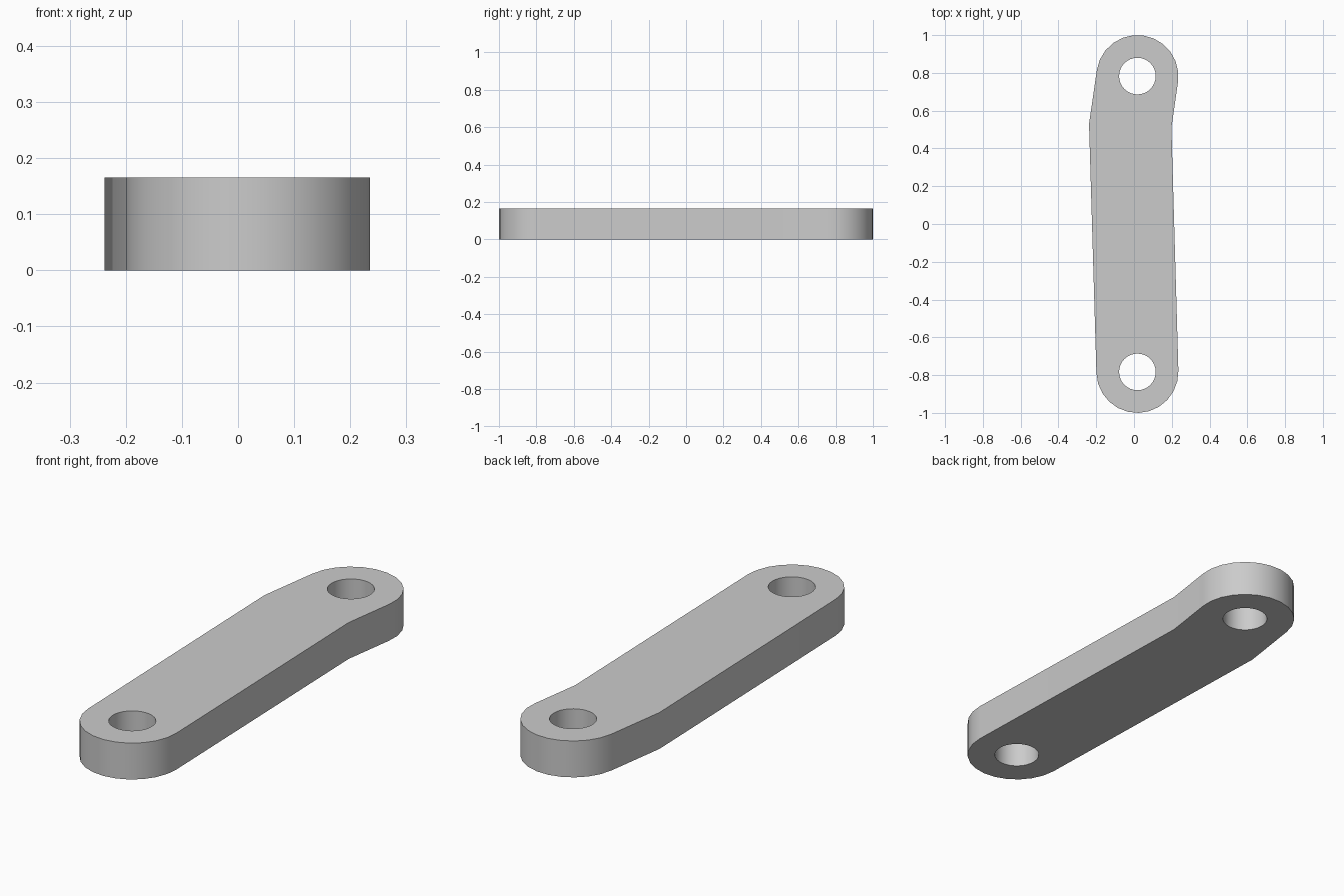
import bpy, bmesh
from math import radians, cos, sin

old = bpy.data.objects.get("Cube")
if old:
    bpy.data.objects.remove(old, do_unlink=True)

THICK = 0.165
PIN_X, PIN_Y = 0.018, 0.783
END_R, HOLE_R = 0.217, 0.097


def arc(cy, r, start, end, steps):
    """Points along an arc around a pin centre, angles in degrees."""
    angles = [radians(start + (end - start) * i / steps) for i in range(steps + 1)]
    return [(PIN_X + r * cos(a), cy + r * sin(a)) for a in angles]


def add_loop(bm, points):
    verts = [bm.verts.new((x, y, 0)) for x, y in points]
    return [bm.edges.new((v, verts[(i + 1) % len(verts)])) for i, v in enumerate(verts)]


# Outline: rounded ends joined by a slightly tilted bar with a kink near the back
outline = (arc(-PIN_Y, END_R, 181.7, 361.7, 12) + [(0.198, 0.51)]
           + arc(PIN_Y, END_R, -8.5, 171.5, 12) + [(-0.238, 0.53)])

bm = bmesh.new()
edges = add_loop(bm, outline)
for cy in (-PIN_Y, PIN_Y):
    edges += add_loop(bm, arc(cy, HOLE_R, 0, 360, 32)[:-1])
bmesh.ops.triangle_fill(bm, edges=edges, use_beauty=True, normal=(0, 0, 1))

# Thickness
ext = bmesh.ops.extrude_face_region(bm, geom=bm.faces[:], use_keep_orig=True)
top = [g for g in ext["geom"] if isinstance(g, bmesh.types.BMVert)]
bmesh.ops.translate(bm, verts=top, vec=(0, 0, THICK))
bmesh.ops.recalc_face_normals(bm, faces=bm.faces[:])
bmesh.ops.dissolve_limit(bm, angle_limit=radians(0.5), verts=[], edges=[
    e for e in bm.edges if len(e.link_faces) == 2 and e.calc_face_angle(1) < 0.001])

mesh = bpy.data.meshes.new("link_arm")
bm.to_mesh(mesh)
bm.free()
link = bpy.data.objects.new("link_arm", mesh)
bpy.context.collection.objects.link(link)

# Plain grey metal
grey = bpy.data.materials.new("grey")
grey.use_nodes = True
colour = (0.6, 0.6, 0.6, 1)
grey.diffuse_color = colour
grey.node_tree.nodes["Principled BSDF"].inputs["Base Color"].default_value = colour
mesh.materials.append(grey)

# Smooth rounded walls, sharp rims
bpy.ops.object.select_all(action="DESELECT")
link.select_set(True)
bpy.context.view_layer.objects.active = link
bpy.ops.object.shade_smooth_by_angle(angle=radians(30))
